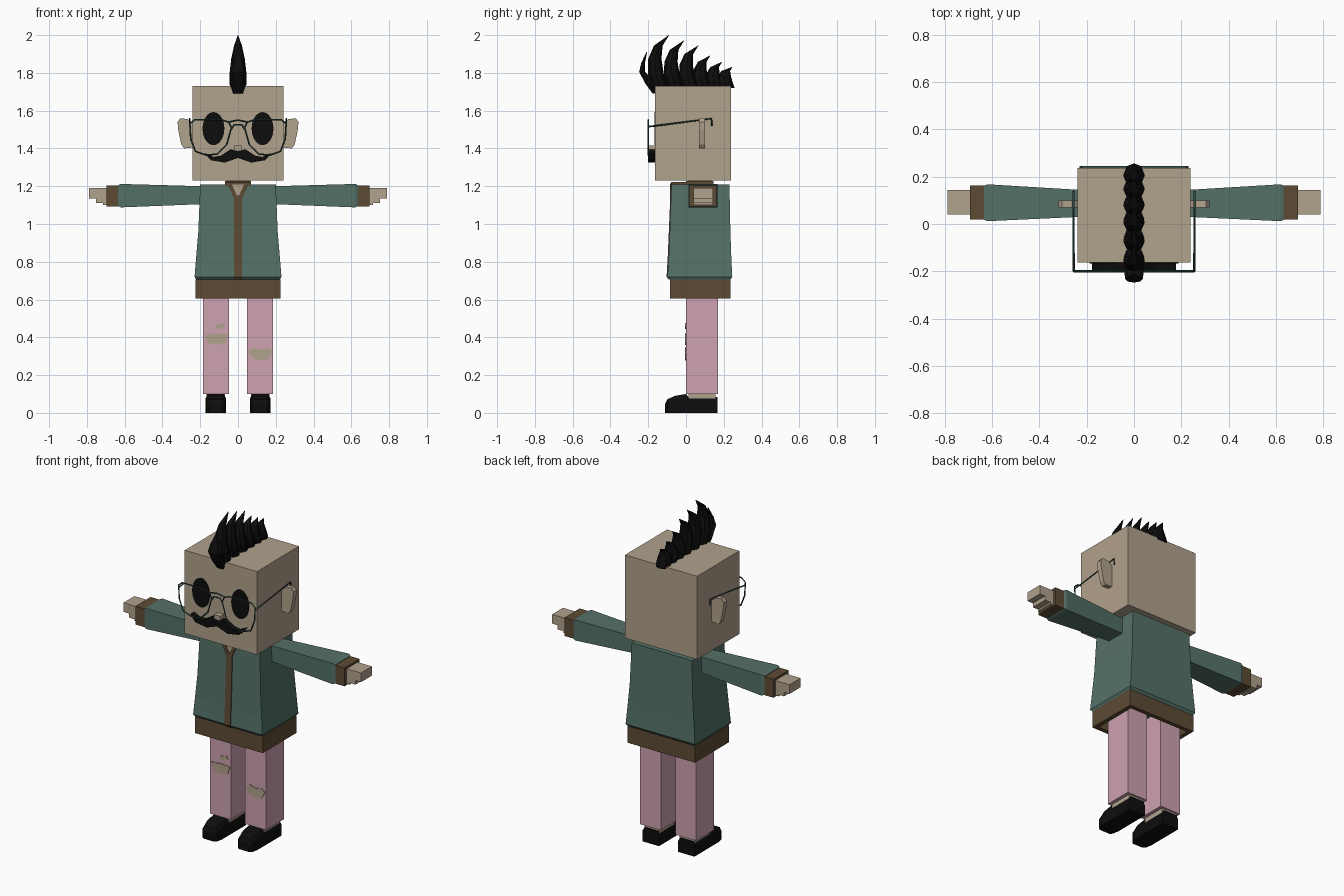
import bpy, bmesh, math

cube = bpy.data.objects.get("Cube")
if cube:
    bpy.data.objects.remove(cube, do_unlink=True)


def material(name, r, g, b):
    m = bpy.data.materials.new(name)
    m.use_nodes = True
    m.diffuse_color = (r, g, b, 1)
    m.node_tree.nodes["Principled BSDF"].inputs["Base Color"].default_value = (r, g, b, 1)
    return m


SKIN = material("skin", .44, .36, .265)
TEAL = material("jacket teal", .09, .165, .138)
BROWN = material("trim brown", .11, .07, .034)
PINK = material("trouser pink", .62, .36, .44)
BLACK = material("black", .004, .004, .004)
WIRE = material("glasses green", .021, .06, .052)


def loft(name, rings, mat, closed=False):
    """Skin a list of equal-sized rings; cap the ends or join them."""
    bm = bmesh.new()
    loops = [[bm.verts.new(p) for p in ring] for ring in rings]
    n = len(loops[0])
    pairs = list(zip(loops, loops[1:]))
    if closed:
        pairs.append((loops[-1], loops[0]))
    else:
        bm.faces.new(loops[0])
        bm.faces.new(loops[-1])
    for a, b in pairs:
        for i in range(n):
            j = (i + 1) % n
            bm.faces.new((a[i], a[j], b[j], b[i]))
    bmesh.ops.recalc_face_normals(bm, faces=bm.faces)
    me = bpy.data.meshes.new(name)
    bm.to_mesh(me)
    bm.free()
    me.materials.append(mat)
    ob = bpy.data.objects.new(name, me)
    bpy.context.collection.objects.link(ob)
    return ob


def rect_z(z, x0, x1, y0, y1):
    return [(x0, y0, z), (x1, y0, z), (x1, y1, z), (x0, y1, z)]


def rect_x(x, y0, y1, z0, z1):
    return [(x, y0, z0), (x, y1, z0), (x, y1, z1), (x, y0, z1)]


def box(name, x0, x1, y0, y1, z0, z1, mat):
    return loft(name, [rect_z(z0, x0, x1, y0, y1), rect_z(z1, x0, x1, y0, y1)], mat)


def plate(name, outline, y0, y1, mat):
    """Extrude an x-z outline along y."""
    return loft(name, [[(x, y, z) for x, z in outline] for y in (y0, y1)], mat)


def ellipse(cx, cz, rx, rz, n=20):
    return [(cx + rx * math.cos(math.tau * i / n), cz + rz * math.sin(math.tau * i / n))
            for i in range(n)]


def wire(name, points, closed=False):
    cu = bpy.data.curves.new(name, "CURVE")
    cu.dimensions = "3D"
    cu.bevel_depth = .0045
    cu.bevel_resolution = 0
    sp = cu.splines.new("POLY")
    sp.points.add(len(points) - 1)
    for p, co in zip(sp.points, points):
        p.co = (*co, 1)
    sp.use_cyclic_u = closed
    cu.materials.append(WIRE)
    bpy.context.collection.objects.link(bpy.data.objects.new(name, cu))


# Head and neck
FACE = -.163
box("head", -.24, .24, FACE, .237, 1.23, 1.73, SKIN)
box("neck", -.06, .06, .01, .135, 1.19, 1.24, SKIN)
box("nose", -.02, .02, -.198, FACE, 1.385, 1.415, SKIN)

# Moustache
half = [(.04, 1.395), (.09, 1.362), (.13, 1.355), (.178, 1.377), (.145, 1.338), (.07, 1.325)]
plate("moustache", [(0, 1.387)] + half + [(0, 1.35)] + [(-x, z) for x, z in reversed(half)],
      -.2, FACE, BLACK)

# Jacket body, waistband, zip and collar
loft("jacket", [rect_z(z, -w, w, y0, y1) for z, w, y0, y1 in (
    (.7, .218, -.08, .23), (.72, .23, -.098, .245), (.82, .222, -.092, .24),
    (.96, .21, -.086, .235), (1.21, .2, -.077, .23))], TEAL)
loft("waistband", [rect_z(z, -.225 + t, .225 - t, -.085 + t, .235 - t)
                   for z, t in ((.605, 0), (.705, 0), (.705, .025), (.605, .025))],
     BROWN, closed=True)
zip_line = [(1.15, -.083), (.96, -.091), (.82, -.097), (.72, -.103), (.705, -.09)]
loft("zip", [rect_z(z, -.02, .02, y, y + .03) for z, y in zip_line], BROWN)
box("collar", -.07, .07, 0, .145, 1.2, 1.228, BROWN)
box("collar_front", -.07, .07, -.079, 0, 1.2, 1.222, BROWN)
plate("throat_patch", [(-.035, 1.21), (0, 1.135), (.035, 1.21)], -.082, -.074, SKIN)

for s, side in ((1, "left"), (-1, "right")):
    # Eye and ear
    plate(side + "_eye", ellipse(s * .13, 1.505, .058, .088), FACE - .005, FACE + .002, BLACK)
    ear = [(.235, 1.53), (.265, 1.555), (.305, 1.56), (.32, 1.54), (.317, 1.5), (.3, 1.42),
           (.285, 1.4), (.235, 1.405)]
    plate(side + "_ear", [(s * x, z) for x, z in ear], .07, .1, SKIN)

    # Glasses rim and temple
    rim = [(.035, 1.51), (.05, 1.54), (.09, 1.552), (.23, 1.552), (.255, 1.53), (.25, 1.45),
           (.225, 1.385), (.17, 1.365), (.11, 1.37), (.06, 1.42)]
    wire(side + "_glasses_rim", [(s * x, -.2, z) for x, z in rim], True)
    wire(side + "_glasses_temple", [(s * .255, -.2, 1.515), (s * .256, .135, 1.558),
                                    (s * .256, .138, 1.52)])

    # Collar lapel
    plate(side + "_lapel", [(s * x, z) for x, z in (
        (.035, 1.215), (.055, 1.215), (.02, 1.13), (0, 1.12), (0, 1.14))], -.086, -.075, BROWN)

    # Sleeve, cuff and hand
    loft(side + "_sleeve", [rect_x(s * x, *r) for x, *r in (
        (.19, .032, .142, 1.105, 1.2), (.62, .012, .168, 1.088, 1.212),
        (.635, .018, .162, 1.094, 1.206))], TEAL)
    loft(side + "_cuff", [rect_x(s * x, .018, .162, 1.093, 1.203) for x in (.63, .695)], BROWN)
    hand = [(.685, 1.19), (.79, 1.19), (.79, 1.135), (.753, 1.135), (.753, 1.11),
            (.715, 1.11), (.715, 1.1), (.685, 1.1)]
    plate(side + "_hand", [(s * x, z) for x, z in hand], .04, .144, SKIN)

    # Trouser leg and ankle
    lo, hi = sorted((s * .048, s * .186))
    box(side + "_leg", lo, hi, 0, .169, .1, .702, PINK)
    box(side + "_ankle", lo + .02, hi - .02, .012, .157, .07, .101, SKIN)

    # Shoe: rounded sections from toe to heel
    rings = []
    for y, w, h in ((-.11, .035, .05), (-.098, .048, .072), (-.06, .055, .09), (0, .055, .1),
                    (.012, .055, .085), (.167, .055, .085)):
        sec = [(-w, 0), (w, 0), (w, h * .75), (w * .78, h), (-w * .78, h), (-w, h * .75)]
        rings.append([(s * .118 + x, y, z) for x, z in sec])
    loft(side + "_shoe", rings, BLACK)

wire("glasses_bridge", [(-.05, -.2, 1.54), (0, -.2, 1.55), (.05, -.2, 1.54)])
wire("glasses_lower_bridge", [(-.036, -.2, 1.5), (-.02, -.2, 1.525), (.02, -.2, 1.525),
                              (.036, -.2, 1.5)])

# Torn knees
tears = {
    "right_knee_tear": [(-.178, .415), (-.11, .42), (-.052, .415), (-.066, .37), (-.11, .36),
                        (-.158, .368)],
    "right_thigh_tear": [(-.128, .445), (-.11, .468), (-.075, .475), (-.064, .458), (-.09, .446)],
    "left_knee_tear": [(.052, .325), (.08, .345), (.12, .335), (.16, .342), (.182, .325),
                       (.16, .285), (.12, .278), (.08, .29)]}
for name, outline in tears.items():
    plate(name, outline, -.004, .004, SKIN)


# Mohawk: a row of curved, tapering blades
def blade(name, sections, n=8):
    loft(name, [[(rx * math.cos(math.tau * i / n), y + ry * math.sin(math.tau * i / n), z)
                 for i in range(n)] for y, z, rx, ry in sections], BLACK)


blade("mohawk_forelock", [(-.168, 1.69, .025, .008), (-.185, 1.74, .042, .028),
                          (-.232, 1.805, .038, .016), (-.228, 1.85, .025, .01),
                          (-.208, 1.91, .002, .002)])
for k, (tip_y, tip_z) in enumerate(((-.09, 2), (-.01, 1.972), (.065, 1.945), (.128, 1.892),
                                    (.19, 1.858), (.245, 1.832))):
    h = tip_z - 1.72
    f = h / .28
    base = tip_y - .02 - .025 * f
    blade(f"mohawk_spike_{k + 1}", [
        (base, 1.72, .042, .042), (base - .025 * f, 1.72 + h * .27, .045, .042),
        (base - .03 * f, 1.72 + h * .55, .036, .035), (base - .012 * f, 1.72 + h * .8, .021, .023),
        (tip_y, tip_z, .001, .001)])
